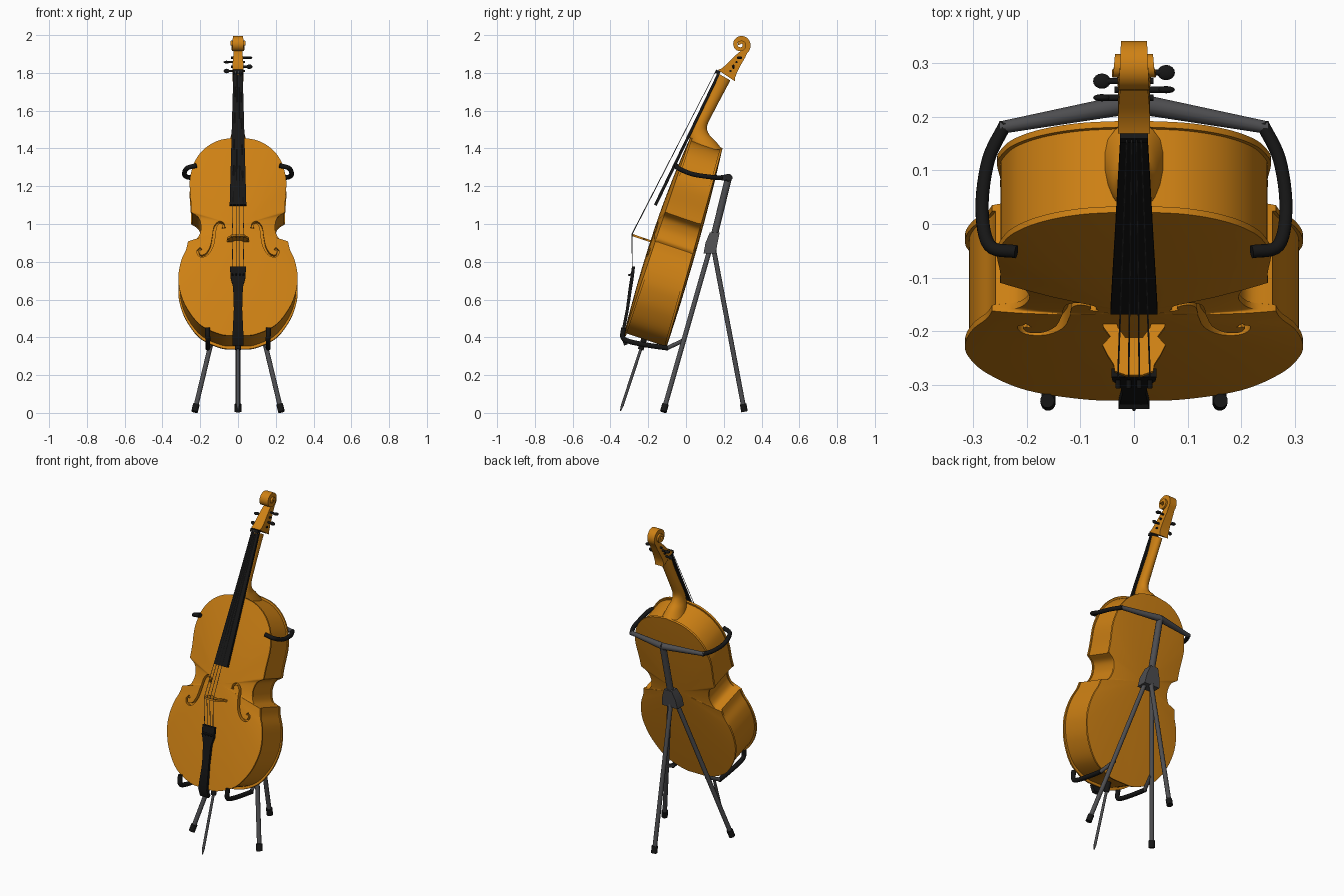
import bpy, bmesh, math
from mathutils import Vector

if "Cube" in bpy.data.objects:
    bpy.data.objects.remove(bpy.data.objects["Cube"], do_unlink=True)


def material(name, rgb):
    m = bpy.data.materials.new(name)
    m.use_nodes = True
    m.diffuse_color = (*rgb, 1)
    m.node_tree.nodes["Principled BSDF"].inputs["Base Color"].default_value = (*rgb, 1)
    return m


WOOD = material("amber wood", (0.62, 0.22, 0.007))
BLACK = material("black", (0.008, 0.008, 0.008))
GREY = material("stand grey", (0.075, 0.075, 0.08))
STRING = material("string grey", (0.12, 0.12, 0.12))
TILT = math.radians(18.6)


def lean(obj):
    # Place an object in the leaning frame of the body
    obj.rotation_euler = (-TILT, 0, 0)
    obj.location = (0, -0.33, 0.41)


def smooth(obj, angle=40):
    bpy.ops.object.select_all(action="DESELECT")
    obj.select_set(True)
    bpy.context.view_layer.objects.active = obj
    bpy.ops.object.shade_smooth_by_angle(angle=math.radians(angle))


def spline(pts, n=6):
    # Smooth curve through the points
    p = [Vector(q) for q in pts]
    p = [2 * p[0] - p[1]] + p + [2 * p[-1] - p[-2]]
    out = []
    for a, b, c, d in zip(p, p[1:], p[2:], p[3:]):
        for k in range(n):
            t = k / n
            out.append(0.5 * (2 * b + (c - a) * t + (2 * a - 5 * b + 4 * c - d) * t ** 2
                              + (3 * b - a - 3 * c + d) * t ** 3))
    return out + [p[-2]]


def loft(name, strips, mat, angle=40):
    # Skin each list of rings and close both ends
    bm = bmesh.new()
    for rings in strips:
        vs = [[bm.verts.new(p) for p in r] for r in rings]
        n = len(vs[0])
        for a, b in zip(vs, vs[1:]):
            for i in range(n):
                j = (i + 1) % n
                bm.faces.new((a[i], a[j], b[j], b[i]))
        bm.faces.new(vs[0])
        bm.faces.new(vs[-1])
    bmesh.ops.recalc_face_normals(bm, faces=bm.faces)
    me = bpy.data.meshes.new(name)
    bm.to_mesh(me)
    bm.free()
    me.materials.append(mat)
    obj = bpy.data.objects.new(name, me)
    bpy.context.collection.objects.link(obj)
    smooth(obj, angle)
    return obj


def normals(path):
    # Unit normals of a flat path
    out = []
    for i in range(len(path)):
        t = (path[min(i + 1, len(path) - 1)] - path[max(i - 1, 0)]).normalized()
        out.append(Vector((t.y, -t.x)))
    return out


def ribbon(name, stations, mat):
    # Box-section sweep in the side plane: (y, z, thickness, half width)
    path = [Vector(s[:2]) for s in stations]
    rings = []
    for p, n, s in zip(path, normals(path), stations):
        a, b, w = p + n * s[2] / 2, p - n * s[2] / 2, s[3]
        rings.append([(-w, *a), (w, *a), (w, *b), (-w, *b)])
    return loft(name, [rings], mat)


def tube(name, pts, radii, mat, sides=12):
    # Round sweep through 3D points
    pts = [Vector(p) for p in pts]
    if not isinstance(radii, (list, tuple)):
        radii = [radii] * len(pts)
    rings, u = [], None
    for i, p in enumerate(pts):
        t = (pts[min(i + 1, len(pts) - 1)] - pts[max(i - 1, 0)]).normalized()
        u = t.orthogonal() if u is None else u - t * u.dot(t)
        u.normalize()
        v = t.cross(u)
        rings.append([p + radii[i] * (u * math.cos(a) + v * math.sin(a))
                      for a in (math.tau * k / sides for k in range(sides))])
    return loft(name, [rings], mat, 50)


# Body outline: lower bout, waist and upper bout meet at sharp corners
lower = [(0, 0), (.09, .006), (.2, .06), (.275, .16), (.31, .26), (.315, .34),
         (.3, .42), (.275, .48), (.265, .525)]
waist = [(.265, .525), (.22, .54), (.2, .575), (.196, .615), (.21, .66), (.25, .69)]
upper = [(.25, .69), (.25, .75), (.256, .85), (.248, .91), (.225, .98), (.175, 1.045),
         (.1, 1.09), (0, 1.107)]
half = spline(lower)[:-1] + spline(waist)[:-1] + spline(upper)
outline = half + [Vector((-p.x, p.y)) for p in half[-2:0:-1]]
CENTRE = .6


def body_ring(s, depth):
    ring = []
    for p in outline:
        u = CENTRE + (p.y - CENTRE) * s
        ring.append((p.x * s, depth(.235 - .05 * u), u))
    return ring


steps = [.04, .2, .4, .6, .8, .92]
rings = [body_ring(s, lambda d: -.026 * (1 - s * s)) for s in steps]
rings += [body_ring(1, lambda d: 0), body_ring(1, lambda d: .012),
          body_ring(.975, lambda d: .012), body_ring(.975, lambda d: d - .012),
          body_ring(1, lambda d: d - .012), body_ring(1, lambda d: d)]
rings += [body_ring(s, lambda d: d + .014 * (1 - s * s)) for s in reversed(steps)]
body = loft("body", [rings], WOOD)
lean(body)

# Sound holes cut into the belly
hole = spline([(.075, .592), (.078, .615), (.1, .625), (.121, .6), (.128, .55), (.14, .49),
               (.167, .447), (.2, .44), (.213, .467), (.196, .482)])
cuts = []
for side in (1, -1):
    strip = []
    for i, (p, n) in enumerate(zip(hole, normals(hole))):
        k = abs(2 * i / (len(hole) - 1) - 1)
        w = .0085 if k > .93 else .0045 + .003 * (1 - k)
        a, b = p + n * w, p - n * w
        strip.append([(side * a.x, -.06, a.y), (side * a.x, .008, a.y),
                      (side * b.x, .008, b.y), (side * b.x, -.06, b.y)])
    cuts.append(strip)
cutter = loft("sound_hole_cutter", cuts, WOOD)
cutter.hide_render = True
lean(cutter)
mod = body.modifiers.new("sound_holes", "BOOLEAN")
mod.operation = "DIFFERENCE"
mod.object = cutter
bpy.context.view_layer.update()
bpy.context.view_layer.objects.active = body
bpy.ops.object.modifier_apply(modifier=mod.name)
bpy.data.objects.remove(cutter, do_unlink=True)
smooth(body)

# Bridge
edge = [(.058, -.01), (.058, -.03), (.044, -.05), (.059, -.066), (.05, -.085), (.038, -.105),
        (.036, -.118), (.015, -.126)]
arch = [(.016, -.052), (.03, -.032), (.036, -.01)]
prof = edge + [(-x, y) for x, y in reversed(edge)]
prof += [(-x, y) for x, y in reversed(arch)] + arch
lean(loft("bridge", [[[(x, y, u) for x, y in prof] for u in (.513, .524)]], WOOD))

# Neck with flared heel: front (y, z), back (y, z), half width
neck = spline([(.165, 1.8, .235, 1.76, .026), (.137, 1.72, .2, 1.695, .025),
               (.088, 1.62, .15, 1.6, .027), (.04, 1.53, .112, 1.52, .03),
               (.02, 1.48, .122, 1.475, .035), (.02, 1.44, .155, 1.44, .046),
               (.03, 1.39, .192, 1.395, .06)], 4)
rings = []
for yf, zf, yb, zb, w in neck:
    mid, arm = Vector((yf + yb, zf + zb)) / 2, Vector((yb - yf, zb - zf)) / 2
    rings.append([(w * math.cos(a), *(mid + arm * math.sin(a)))
                  for a in (math.tau * k / 20 for k in range(20))])
loft("neck", [rings], WOOD)

# Pegbox running into the scroll
stations = [(.215, 1.785, .11, .03), (.225, 1.8, .085, .03), (.245, 1.828, .068, .029),
            (.272, 1.865, .055, .026), (.295, 1.893, .044, .023)]
TURNS = 40
for i in range(TURNS + 1):
    t = i / TURNS
    a, r = math.radians(-55 + 600 * t), .042 - .034 * t
    stations.append((.29 + r * math.cos(a), 1.949 + r * math.sin(a),
                     .028 - .014 * t, .022 + .019 * t))
ribbon("pegbox_and_scroll", stations, WOOD)

# Tuning pegs with flattened heads
for i, (side, y, z) in enumerate([(-1, .236, 1.81), (1, .251, 1.833),
                                  (-1, .267, 1.857), (1, .283, 1.88)]):
    tube("peg_shaft", [(-side * .036, y, z), (side * .055, y, z)], .006, BLACK)
    bpy.ops.mesh.primitive_uv_sphere_add(segments=16, ring_count=8, radius=.015,
                                         location=(side * .06, y, z))
    head = bpy.context.object
    head.name = "peg_head"
    head.scale = (1.1, .45, .8) if i in (0, 1) else (1.1, .95, .5)
    head.data.materials.append(BLACK)
    smooth(head, 60)

# Fingerboard, nut and tailpiece
ribbon("fingerboard", [(-.162, 1.1, .016, .044), (.17, 1.79, .014, .025)], BLACK)
ribbon("nut", [(.164, 1.795, .026, .026), (.172, 1.812, .026, .026)], BLACK)
ribbon("tailpiece", [(-.278, .775, .016, .042), (-.285, .72, .018, .04),
                     (-.294, .665, .018, .026), (-.31, .55, .016, .022),
                     (-.337, .41, .018, .029), (-.318, .36, .02, .029)], BLACK)

# Strings and fine tuners
for k in (-1.5, -.5, .5, 1.5):
    drop = .003 * (abs(k) - .5)
    tube("string", [(k * .009, .158, 1.81), (k * .02, -.288 + drop, .945),
                    (k * .019, -.284, .765)], .0016, STRING, 6)
    tube("fine_tuner", [(k * .02, -.285, .735), (k * .02, -.306, .728)], .005, BLACK, 8)

# Endpin
tube("endpin_collar", [(0, -.222, .39), (0, -.24, .335)], .016, BLACK)
tube("endpin", [(0, -.225, .38), (0, -.337, .04), (0, -.347, .01)], [.008, .008, .003], GREY)


# Stand: legs with rubber feet
def leg(name, top, bottom):
    top, bottom = Vector(top), Vector(bottom)
    d = (top - bottom).normalized()
    tube(name, [top, bottom + d * .02], .013, GREY)
    tube(name + "_foot", [bottom, bottom + d * .042], .018, BLACK)


leg("rear_leg", (0, .14, .9), (0, .31, .006))

# Stand: hub and column
hub = []
for y, z, wx, wy in [(.125, .845, .052, .032), (.135, .9, .045, .032), (.152, .955, .026, .026)]:
    hub.append([(-wx, y - wy, z), (wx, y - wy, z), (wx, y + wy, z), (-wx, y + wy, z)])
loft("stand_hub", [hub], GREY, 20)
tube("stand_column", [(0, .135, .88), (0, .226, 1.25)], .019, GREY)

# Stand: paired legs, crossbars and padded arms
for s in (1, -1):
    leg("front_leg", (s * .02, .13, .88), (s * .23, -.12, .006))
    tube("crossbar", [(0, .226, 1.245), (s * .25, .18, 1.245)], [.02, .012], GREY)
    tube("upper_arm", spline([(s * .24, .187, 1.244), (s * .272, .12, 1.25),
                              (s * .284, .03, 1.265), (s * .27, -.04, 1.295),
                              (s * .22, -.052, 1.31)]), .0125, BLACK)
    tube("lower_arm_bracket", [(s * .13, -.01, .385), (s * .16, -.1, .343)], .011, GREY)
    tube("lower_arm", spline([(s * .16, -.095, .343), (s * .16, -.2, .358), (s * .16, -.3, .378),
                              (s * .16, -.334, .4), (s * .162, -.33, .45)]), .0135, BLACK)
